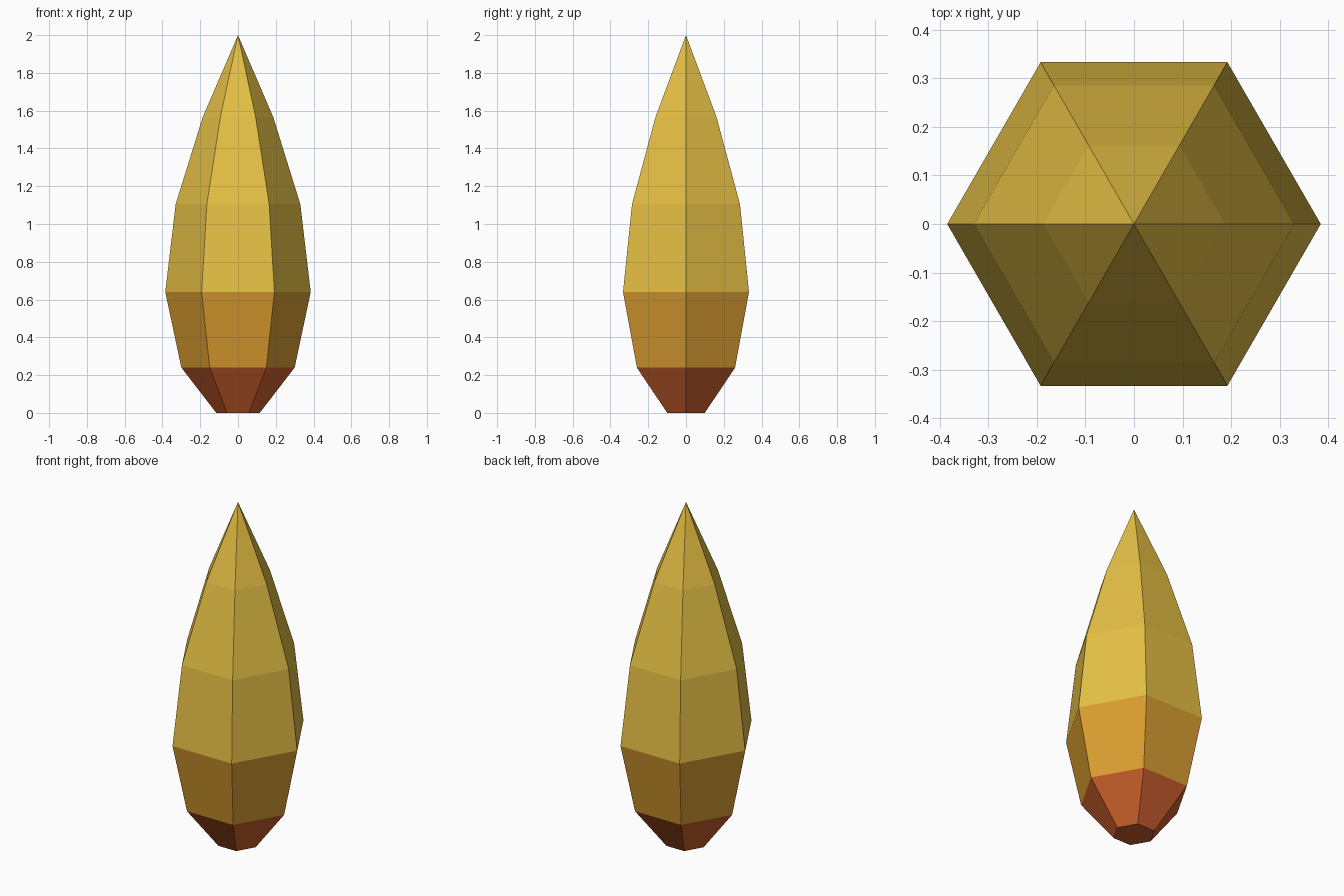
import bpy
import bmesh
from math import cos, sin, tau

cube = bpy.data.objects.get("Cube")
if cube:
    bpy.data.objects.remove(cube, do_unlink=True)


def make_material(name, rgb):
    mat = bpy.data.materials.new(name)
    mat.use_nodes = True
    color = (*rgb, 1.0)
    mat.diffuse_color = color
    mat.node_tree.nodes["Principled BSDF"].inputs["Base Color"].default_value = color
    return mat


materials = [
    make_material("ember red", (0.62, 0.12, 0.026)),
    make_material("amber orange", (0.70, 0.34, 0.03)),
    make_material("golden yellow", (0.78, 0.52, 0.058)),
]

# Flame profile as (radius, height), from the flat base up to the last ring
SIDES = 6
TIP_HEIGHT = 2.0
profile = [(0.115, 0.0), (0.30, 0.24), (0.385, 0.64), (0.33, 1.105), (0.187, 1.565)]

bm = bmesh.new()
rings = [
    [bm.verts.new((r * cos(tau * i / SIDES), r * sin(tau * i / SIDES), z))
     for i in range(SIDES)]
    for r, z in profile
]
tip = bm.verts.new((0, 0, TIP_HEIGHT))

# Base cap, one band of quads per pair of rings, then the pointed tip
bm.faces.new(reversed(rings[0]))
for i in range(SIDES):
    j = (i + 1) % SIDES
    for low, high in zip(rings, rings[1:]):
        bm.faces.new((low[i], low[j], high[j], high[i]))
    bm.faces.new((rings[-1][i], rings[-1][j], tip))

# Colour bands by height: red base, orange middle, yellow above
for face in bm.faces:
    height = face.calc_center_median().z
    face.material_index = (height > profile[1][1]) + (height > profile[2][1])
    face.smooth = False

mesh = bpy.data.meshes.new("flame")
bm.to_mesh(mesh)
bm.free()
for mat in materials:
    mesh.materials.append(mat)
bpy.context.collection.objects.link(bpy.data.objects.new("flame", mesh))
